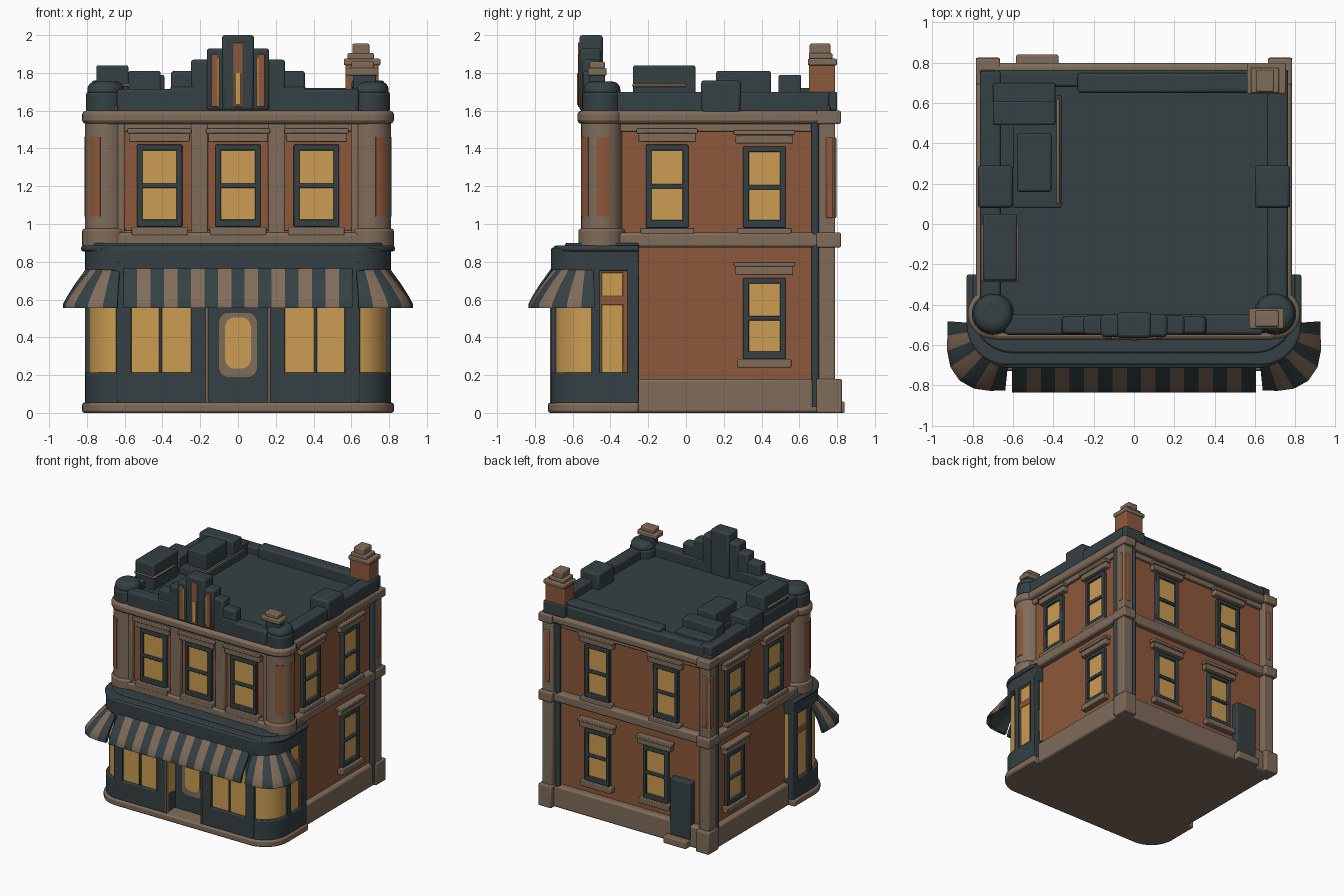
import bpy, bmesh, math
from mathutils import Matrix

# Palette
COLS = [("sandstone", (0.215, 0.150, 0.102)), ("slate", (0.035, 0.052, 0.056)),
        ("brick", (0.265, 0.098, 0.045)), ("lit_glass", (0.60, 0.335, 0.085))]
TAN, SLATE, BRICK, GLASS = range(4)
MATS = []
for n, c in COLS:
    m = bpy.data.materials.new(n)
    m.diffuse_color = (*c, 1)
    MATS.append(m)


def finish(name, bm, bevel=0.0, segs=2):
    bmesh.ops.recalc_face_normals(bm, faces=bm.faces)
    me = bpy.data.meshes.new(name)
    bm.to_mesh(me)
    bm.free()
    for m in MATS:
        me.materials.append(m)
    ob = bpy.data.objects.new(name, me)
    bpy.context.collection.objects.link(ob)
    if bevel:
        b = ob.modifiers.new("soft_edges", "BEVEL")
        b.width, b.segments, b.limit_method = bevel, segs, "ANGLE"
    return ob


def boxes(name, parts, bevel=0.008, angle=0, loc=(0, 0, 0)):
    """Boxes (x0,x1,y0,y1,z0,z1,colour) joined in one object."""
    bm = bmesh.new()
    for x0, x1, y0, y1, z0, z1, c in parts:
        mat = Matrix.Translation(((x0+x1)/2, (y0+y1)/2, (z0+z1)/2)) @ Matrix.Diagonal((x1-x0, y1-y0, z1-z0, 1))
        vs = bmesh.ops.create_cube(bm, size=1, matrix=mat)["verts"]
        for f in {f for v in vs for f in v.link_faces}:
            f.material_index = c
    ob = finish(name, bm, bevel)
    ob.rotation_euler.z, ob.location = angle, loc
    return ob


def prism(name, pts, z0, z1, c, bevel=0.0, segs=2):
    bm = bmesh.new()
    f = bm.faces.new([bm.verts.new((x, y, z0)) for x, y in pts])
    top = bmesh.ops.extrude_face_region(bm, geom=[f])["geom"]
    bmesh.ops.translate(bm, verts=[v for v in top if isinstance(v, bmesh.types.BMVert)], vec=(0, 0, z1-z0))
    for f in bm.faces:
        f.material_index = c
    return finish(name, bm, bevel, segs)


def arc(cx, cy, r, a0, a1, n=10):
    return [(cx+r*math.cos(math.radians(a0+(a1-a0)*i/n)), cy+r*math.sin(math.radians(a0+(a1-a0)*i/n)))
            for i in range(n+1)]


def plan(x, y0, y1, r, notch=None):
    """Footprint with two round front corners and an optional entrance recess."""
    mid = [(-0.165, y0), (-0.165, notch), (0.165, notch), (0.165, y0)] if notch else []
    return arc(-x+r, y0+r, r, 180, 270) + mid + arc(x-r, y0+r, r, 270, 360) + [(x, y1), (-x, y1)]


def cyl(name, x, y, r, z0, z1, c, bevel=0.0, segs=2, n=32):
    return prism(name, arc(x, y, r, 0, 360*(n-1)/n, n-1), z0, z1, c, bevel, segs)


def window(name, u, z0, z1, angle, wall, w=0.24):
    """Sash window; wall = distance of the wall from the origin."""
    h, fr, mid = w/2, 0.03, (z0+z1)/2
    a, b = -0.03, 0.02
    parts = [(-h, -h+fr, a, b, z0, z1, SLATE), (h-fr, h, a, b, z0, z1, SLATE),
             (-h, h, a, b, z0, z0+0.04, SLATE), (-h, h, a, b, z1-0.03, z1, SLATE),
             (-h, h, a, b, mid-0.012, mid+0.012, SLATE),
             (-h+0.01, h-0.01, -0.012, b, z0+0.01, z1-0.01, GLASS),
             (-h-0.04, h+0.04, -0.045, b, z1+0.015, z1+0.06, TAN),
             (-h-0.05, h+0.05, -0.055, b, z1+0.06, z1+0.085, TAN),
             (-h-0.03, h+0.03, -0.05, b, z0-0.045, z0, TAN)]
    rot = Matrix.Rotation(angle, 3, "Z")
    loc = rot @ Matrix.Translation((u, -wall, 0)).translation
    return boxes(name, parts, 0.005, angle, loc)


# Main masses
boxes("brick_walls", [(-0.725, 0.725, -0.40, 0.73, 0.02, 1.56, BRICK), (-0.7, 0.7, -0.50, 0, 0.85, 1.56, BRICK)], 0)
boxes("base_course", [(-0.77, 0.77, -0.35, 0.785, 0, 0.18, TAN)], 0.015)
prism("belt_band", plan(0.78, -0.55, 0.785, 0.14), 0.875, 0.955, TAN, 0.015)
prism("upper_frieze", plan(0.75, -0.53, 0.755, 0.12), 1.49, 1.55, TAN, 0.006)
prism("top_cornice", plan(0.785, -0.575, 0.80, 0.12), 1.53, 1.60, TAN, 0.02)
prism("roof_deck", plan(0.765, -0.54, 0.765, 0.12), 1.58, 1.63, SLATE, 0.01)

# Shop front with round corners and a recessed entrance
prism("shop_plinth", plan(0.825, -0.73, -0.25, 0.21), 0, 0.055, TAN, 0.012)
prism("shop_stall_riser", plan(0.81, -0.715, -0.25, 0.2, -0.56), 0.05, 0.215, SLATE, 0.008)
prism("shop_glass", plan(0.79, -0.695, -0.26, 0.19, -0.56), 0.2, 0.8, GLASS)
prism("shop_fascia", plan(0.81, -0.715, -0.25, 0.2), 0.75, 0.875, SLATE, 0.01)
prism("shop_cornice", plan(0.83, -0.70, -0.25, 0.2), 0.855, 0.885, SLATE, 0.01)
prism("shop_cornice_top", plan(0.80, -0.64, -0.25, 0.2), 0.87, 0.9, SLATE, 0.01)
shop = []
for s in (-1, 1):
    for a, b, y0, y1 in ((0.565, 0.645, -0.715, -0.66), (0.165, 0.25, -0.715, -0.67),
                         (0.76, 0.81, -0.5, -0.455), (0.76, 0.81, -0.31, -0.25)):
        shop.append((min(s*a, s*b), max(s*a, s*b), y0, y1, 0.06, 0.8, SLATE))
    shop.append((s*0.41-0.008, s*0.41+0.008, -0.705, -0.68, 0.2, 0.8, SLATE))
    # side light: brick trim and panel below the fanlight
    shop += [(min(s*0.7, s*0.797), max(s*0.7, s*0.797), y0, y1, z0, z1, c) for y0, y1, z0, z1, c in
             ((-0.46, -0.445, 0.2, 0.78, TAN), (-0.335, -0.30, 0.2, 0.78, BRICK),
              (-0.46, -0.30, 0.57, 0.62, BRICK), (-0.46, -0.30, 0.74, 0.78, BRICK))]
boxes("shop_posts", shop, 0.006)

# Shop door
boxes("shop_door", [(-0.165, 0.165, -0.59, -0.54, 0.04, 0.78, SLATE), (-0.172, -0.155, -0.72, -0.69, 0.04, 0.6, TAN),
                    (0.155, 0.172, -0.72, -0.69, 0.04, 0.6, TAN)], 0.005)
for nm, w, z0, z1, y, c in (("door_surround", 0.1, 0.19, 0.53, -0.593, TAN), ("door_glass", 0.068, 0.235, 0.505, -0.598, GLASS)):
    r = 0.05
    pts = arc(w-r, z1-r, r, 0, 90, 6)+arc(-w+r, z1-r, r, 90, 180, 6)+arc(-w+r, z0+r, r, 180, 270, 6)+arc(w-r, z0+r, r, 270, 360, 6)
    ob = prism(nm, pts, 0, 0.008, c)
    ob.rotation_euler.x, ob.location.y = math.pi/2, y+0.005


# Striped awnings: closed profile swept along stations
def awning(name, stations):
    prof = [(-0.03, 0.79), (0.0, 0.785), (0.035, 0.735), (0.075, 0.68), (0.115, 0.615), (0.135, 0.575), (0.135, 0.555),
            (0.115, 0.555), (0.08, 0.64), (0.03, 0.715), (-0.03, 0.75)]
    bm = bmesh.new()
    rings = [[bm.verts.new((x+dx*o, y+dy*o, z)) for o, z in prof] for x, y, dx, dy in stations]
    n = len(prof)
    for i in range(len(rings)-1):
        for k in range(n):
            f = bm.faces.new((rings[i][k], rings[i][(k+1) % n], rings[i+1][(k+1) % n], rings[i+1][k]))
            f.material_index = SLATE if i % 2 == 0 or 7 <= k <= 9 else TAN
    for r in (rings[0], rings[-1]):
        bm.faces.new(r).material_index = SLATE
    return finish(name, bm)


awning("front_awning", [(-0.605+1.21*i/17, -0.70, 0, -1) for i in range(18)])
for s, nm in ((-1, "left"), (1, "right")):
    st = []
    for i in range(8):
        a = math.radians(-84+88*i/7)
        dx, dy, g = math.cos(a), math.sin(a), 1+0.42*math.sin(2*a)**2
        st.append((s*(0.605+0.185*dx), -0.505+0.185*dy, s*dx*g, dy*g))
    awning(nm+"_corner_awning", st)

    # Round front corner towers with brick panels and domed caps
    cx, cy = s*0.70, -0.445
    cyl(nm+"_tower", cx, cy, 0.11, 0.9, 1.55, TAN)
    cyl(nm+"_tower_foot", cx, cy, 0.125, 0.875, 0.975, TAN, 0.012)
    cyl(nm+"_tower_cornice", cx, cy, 0.125, 1.53, 1.6, TAN, 0.02)
    cyl(nm+"_tower_cap", cx, cy, 0.105, 1.58, 1.70, SLATE, 0.015)
    cyl(nm+"_tower_dome", cx, cy, 0.098, 1.66, 1.755, SLATE, 0.045, 4)
    for k, (a0, a1) in enumerate(((-75, -40), (-14, 22))):
        pts = arc(0, 0, 0.114, a0, a1, 6) + arc(0, 0, 0.10, a1, a0, 6)
        prism(nm+"_tower_panel_%d" % k, [(cx+s*x, cy+y) for x, y in pts], 1.04, 1.46, BRICK)

    # Rear corner piers and downpipes
    def mx(a, b): return (min(s*a, s*b), max(s*a, s*b))
    boxes(nm+"_rear_pier", [(*mx(0.675, 0.77), 0.70, 0.79, 0, 1.56, TAN), (*mx(0.665, 0.785), 0.69, 0.825, 0, 0.18, TAN),
                            (*mx(0.665, 0.785), 0.69, 0.82, 0.875, 0.955, TAN), (*mx(0.665, 0.785), 0.69, 0.82, 1.53, 1.6, TAN),
                            (*mx(0.70, 0.745), 0.78, 0.796, 1.03, 1.46, BRICK),
                            (*mx(0.76, 0.776), 0.74, 0.78, 1.03, 1.46, BRICK)], 0.008)
    cyl(nm+"_downpipe", s*0.757, 0.685, 0.023, 0.03, 1.56, SLATE, n=12)
    boxes(nm+"_parapet", [(*mx(0.66, 0.765), -0.4, 0.76, 1.6, 1.70, SLATE),
                          (*mx(0.60, 0.775), 0.08, 0.29, 1.58, 1.76, SLATE)], 0.015)
    # Side windows
    ang = s*math.pi/2
    for k, (u, z0, z1) in enumerate(((-0.10, 0.98, 1.42), (0.415, 0.98, 1.41), (0.415, 0.285, 0.715))):
        window(nm+"_side_window_%d" % k, s*u, z0, z1, ang, 0.725, 0.225)
cyl("rear_downpipe", 0.645, 0.76, 0.023, 0.03, 1.56, SLATE, n=12)

# Upper front windows and pilasters
for k, u in enumerate((-0.415, 0, 0.415)):
    window("front_window_%d" % k, u, 0.985, 1.42, 0, 0.50)
boxes("front_pilasters", [(x-w, x+w, -0.535, -0.45, 0.9, 1.54, TAN) for x, w in ((-0.205, 0.045), (0.205, 0.045), (-0.62, 0.02), (0.62, 0.02))]
      + [(-0.64, 0.64, -0.53, -0.45, 0.9, 0.965, TAN)], 0.008)

# Rear windows, door and step
for k, (x, z0, z1) in enumerate(((0.29, 0.98, 1.42), (-0.34, 0.98, 1.42), (0.29, 0.285, 0.715), (-0.245, 0.285, 0.715))):
    window("rear_window_%d" % k, -x, z0, z1, math.pi, 0.73, 0.225)
boxes("rear_door", [(-0.59, -0.40, 0.70, 0.79, 0.06, 0.53, SLATE), (-0.585, -0.375, 0.74, 0.84, 0, 0.06, TAN)], 0.008)

# Stepped front parapet with fins
boxes("front_parapet", [(-0.64, 0.64, -0.55, -0.45, 1.58, 1.715, SLATE), (-0.36, 0.36, -0.55, -0.46, 1.6, 1.73, SLATE),
                        (-0.355, 0.355, -0.545, -0.46, 1.6, 1.81, SLATE), (-0.25, 0.25, -0.55, -0.455, 1.6, 1.87, SLATE),
                        (-0.165, 0.165, -0.56, -0.45, 1.6, 1.93, SLATE), (-0.085, 0.085, -0.565, -0.44, 1.6, 2.0, SLATE)], 0.015)
boxes("parapet_fins", [(-0.025, 0.025, -0.573, -0.56, 1.62, 1.96, BRICK), (-0.015, 0.015, -0.577, -0.57, 1.63, 1.80, GLASS)]
      + [(s*x-w, s*x+w, -0.568, -0.54, 1.62, z, c) for s in (-1, 1) for x, w, z, c in
         ((0.125, 0.017, 1.9, BRICK), (0.105, 0.006, 1.88, GLASS))], 0.003)

# Small stone vent on the right front corner
boxes("corner_vent", [(0.61, 0.73, -0.51, -0.43, 1.7, 1.8, SLATE), (0.57, 0.745, -0.52, -0.42, 1.785, 1.825, TAN),
                      (0.60, 0.72, -0.51, -0.43, 1.82, 1.86, TAN)], 0.008)

# Rear parapet and rooftop units
boxes("rear_parapet", [(-0.7, 0.7, 0.68, 0.765, 1.6, 1.69, SLATE), (-0.28, 0.58, 0.65, 0.75, 1.6, 1.72, SLATE)], 0.015)
boxes("roof_units", [(-0.75, -0.58, -0.28, 0.05, 1.6, 1.84, SLATE), (-0.76, -0.57, -0.285, 0.0, 1.725, 1.745, TAN),
                     (-0.58, -0.41, 0.16, 0.45, 1.6, 1.81, SLATE), (-0.70, -0.39, 0.49, 0.61, 1.6, 1.79, SLATE),
                     (-0.70, -0.39, 0.60, 0.70, 1.6, 1.72, SLATE)], 0.018)
boxes("roof_unit_base", [(-0.6, -0.36, 0.08, 0.64, 1.6, 1.68, SLATE), (-0.385, -0.37, 0.1, 0.62, 1.66, 1.69, TAN)], 0.006)

# Chimney
boxes("chimney", [(0.57, 0.745, 0.65, 0.79, 1.55, 1.85, BRICK), (0.56, 0.755, 0.645, 0.80, 1.60, 1.70, SLATE),
                  (0.56, 0.755, 0.645, 0.80, 1.84, 1.875, TAN),
                  (0.58, 0.72, 0.65, 0.775, 1.87, 1.905, TAN), (0.605, 0.695, 0.655, 0.765, 1.89, 1.955, TAN)], 0.008)

# Smooth shading with sharp edges kept
bpy.ops.object.select_all(action="SELECT")
bpy.context.view_layer.objects.active = bpy.context.selected_objects[0]
bpy.ops.object.shade_smooth_by_angle(angle=math.radians(35))
